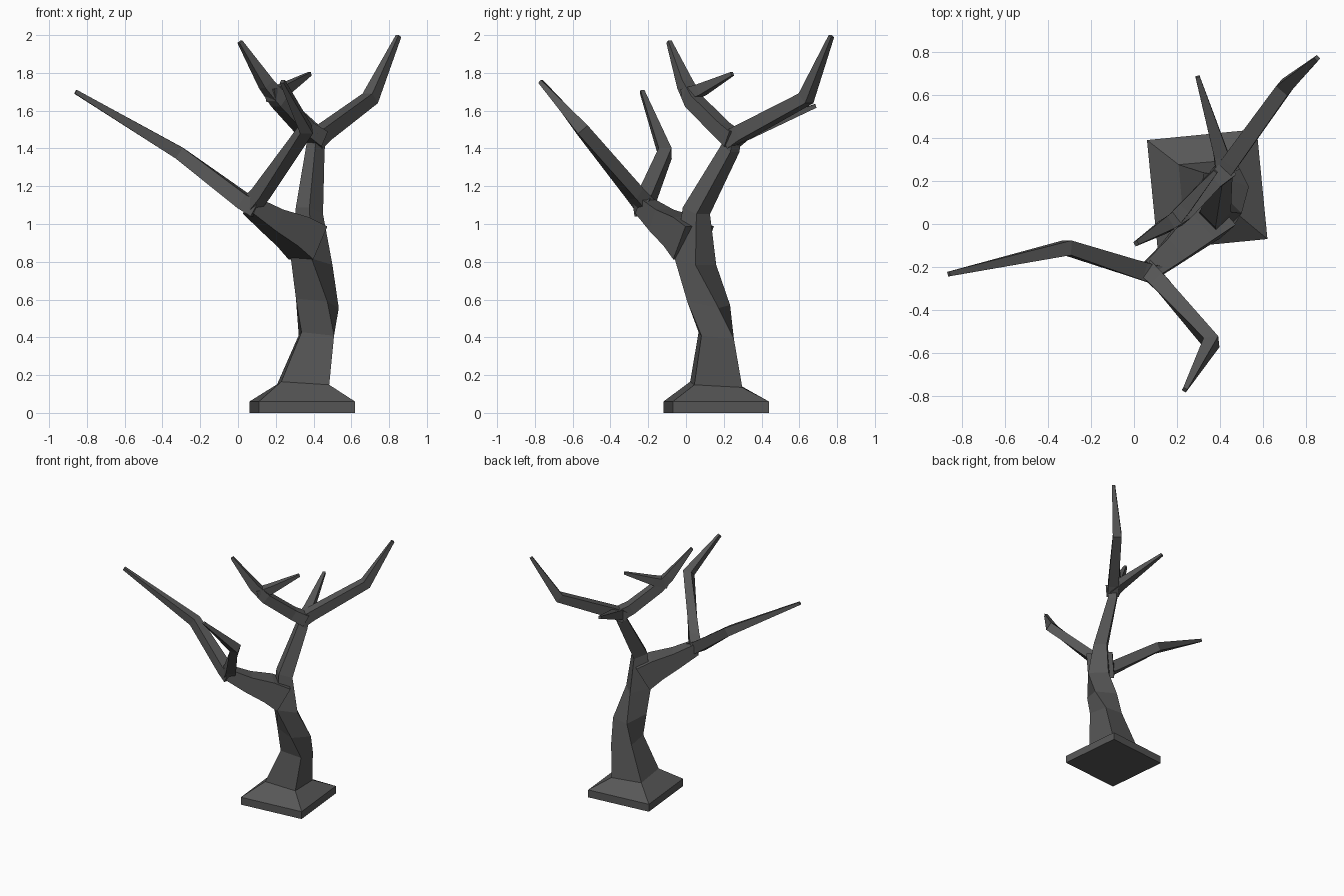
import bpy, bmesh, math
from mathutils import Vector

bark = bpy.data.materials.new("charcoal bark")
bark.diffuse_color = (0.095, 0.095, 0.095, 1)


def loft(name, rings):
    """Skin four-cornered rings into a closed flat-shaded solid."""
    bm = bmesh.new()
    rows = [[bm.verts.new(p) for p in ring] for ring in rings]
    for a, b in zip(rows, rows[1:]):
        for i in range(4):
            j = (i + 1) % 4
            bm.faces.new((a[i], a[j], b[j], b[i]))
    bm.faces.new(rows[0][::-1])
    bm.faces.new(rows[-1])
    bmesh.ops.recalc_face_normals(bm, faces=bm.faces[:])
    mesh = bpy.data.meshes.new(name)
    bm.to_mesh(mesh)
    bm.free()
    mesh.materials.append(bark)
    obj = bpy.data.objects.new(name, mesh)
    bpy.context.collection.objects.link(obj)
    return obj


def level_ring(x, y, z, radius, angle, tilt=0):
    """Near-horizontal square ring, tilted down towards +x +y."""
    ring = []
    for k in range(4):
        a = math.radians(angle + 90 * k)
        dx, dy = radius * math.cos(a), radius * math.sin(a)
        ring.append(Vector((x + dx, y + dy, z - tilt * (dx + dy))))
    return ring


def limb(name, path):
    """Square branch along a path of (x, y, z, half width), mitred at bends."""
    pts = [Vector(p[:3]) for p in path]
    rings = []
    for i, p in enumerate(pts):
        t = Vector()
        if i > 0:
            t += (p - pts[i - 1]).normalized()
        if i < len(pts) - 1:
            t += (pts[i + 1] - p).normalized()
        t.normalize()
        side = t.cross(Vector((0, 0, 1))).normalized()
        up = side.cross(t)
        h = path[i][3]
        rings.append([p + side * h * s + up * h * u
                      for s, u in ((1, 1), (-1, 1), (-1, -1), (1, -1))])
    return loft(name, rings)


# Square foot and twisting trunk
loft("trunk_and_foot", [level_ring(*r) for r in (
    (0.34, 0.16, 0.00, 0.362, 50.6),
    (0.34, 0.16, 0.06, 0.362, 50.6),
    (0.345, 0.16, 0.15, 0.18, 50, 0.06),
    (0.415, 0.16, 0.41, 0.122, 50, 0.1),
    (0.42, 0.12, 0.58, 0.125, 25, 0.15),
    (0.39, 0.05, 0.80, 0.11, 0, 0.15),
    (0.378, 0.055, 1.07, 0.072, 0, 0.25),
    (0.41, 0.235, 1.40, 0.048, 0, 0.4),
    (0.42, 0.25, 1.48, 0.045, 0, 0.1),
)])

# Heavy lower bough
limb("lower_bough", [(0.37, 0.04, 0.90, 0.10), (0.29, -0.03, 0.96, 0.085),
                     (0.18, -0.13, 1.02, 0.062), (0.07, -0.22, 1.095, 0.045)])

# Two long twigs from the lower bough
limb("left_twig", [(0.10, -0.235, 1.08, 0.045), (0.03, -0.215, 1.12, 0.042),
                   (-0.31, -0.11, 1.375, 0.034), (-0.86, -0.232, 1.70, 0.011)])
limb("front_twig", [(0.06, -0.21, 1.09, 0.042), (0.12, -0.27, 1.16, 0.038),
                    (0.36, -0.55, 1.50, 0.034), (0.235, -0.77, 1.755, 0.011)])

# Crown twigs from the top of the trunk
limb("right_twig", [(0.40, 0.23, 1.44, 0.045), (0.45, 0.29, 1.48, 0.04),
                    (0.70, 0.635, 1.665, 0.034), (0.85, 0.77, 1.995, 0.011)])
limb("crown_twig", [(0.43, 0.25, 1.45, 0.045), (0.36, 0.19, 1.50, 0.04),
                    (0.22, 0.04, 1.65, 0.038), (0.15, -0.005, 1.74, 0.033),
                    (0.01, -0.09, 1.965, 0.011)])
limb("back_twig", [(0.42, 0.24, 1.455, 0.04), (0.405, 0.32, 1.48, 0.034),
                   (0.295, 0.685, 1.625, 0.010)])
limb("crown_side_twig", [(0.17, 0.00, 1.68, 0.035), (0.24, 0.08, 1.71, 0.03),
                         (0.38, 0.245, 1.795, 0.010)])
